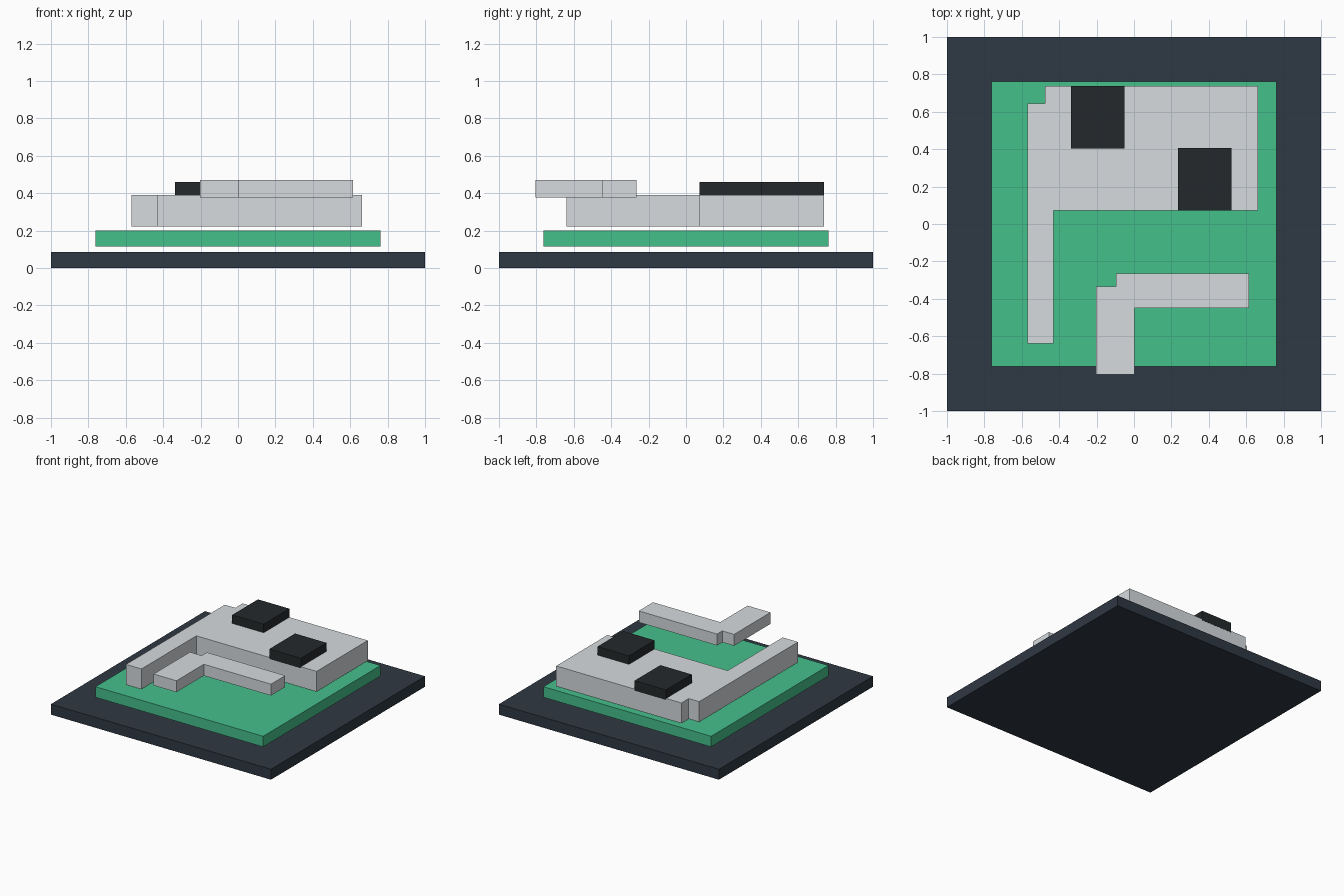
import bpy
import bmesh

if "Cube" in bpy.data.objects:
    bpy.data.objects.remove(bpy.data.objects["Cube"])


def material(name, color):
    mat = bpy.data.materials.new(name)
    mat.diffuse_color = color
    mat.use_nodes = True
    mat.node_tree.nodes["Principled BSDF"].inputs["Base Color"].default_value = mat.diffuse_color
    return mat


def slab(name, outline, z0, z1, mat=None):
    """Extrude a flat xy outline from z0 up to z1."""
    bm = bmesh.new()
    face = bm.faces.new([bm.verts.new((x, y, z0)) for x, y in outline])
    ext = bmesh.ops.extrude_face_region(bm, geom=[face], use_keep_orig=True)
    top = [v for v in ext["geom"] if isinstance(v, bmesh.types.BMVert)]
    bmesh.ops.translate(bm, verts=top, vec=(0, 0, z1 - z0))
    bmesh.ops.recalc_face_normals(bm, faces=bm.faces)
    mesh = bpy.data.meshes.new(name)
    bm.to_mesh(mesh)
    bm.free()
    obj = bpy.data.objects.new(name, mesh)
    bpy.context.collection.objects.link(obj)
    if mat:
        mesh.materials.append(mat)
    return obj


def rect(x0, x1, y0, y1):
    return [(x0, y0), (x1, y0), (x1, y1), (x0, y1)]


navy = material("navy", (0.028, 0.04, 0.056, 1))
green = material("green", (0.06, 0.53, 0.26, 1))
black = material("black", (0.018, 0.022, 0.024, 1))
light = material("light_grey", (0.68, 0.71, 0.73, 1))

# Stacked square plates, separated by a small gap
slab("base_plate", rect(-1, 1, -1, 1), 0, 0.086, navy)
slab("green_plate", rect(-0.762, 0.762, -0.762, 0.762), 0.115, 0.202, green)

# Large raised shape with a long leg and a notched corner
slab("large_panel", [(-0.57, -0.64), (-0.43, -0.64), (-0.43, 0.073), (0.663, 0.073),
                     (0.663, 0.738), (-0.475, 0.738), (-0.475, 0.643), (-0.57, 0.643)],
     0.223, 0.39, light)

# Smaller angled bar, floating higher, with a notched corner
slab("angled_bar", [(-0.204, -0.805), (0.004, -0.805), (0.004, -0.45), (0.615, -0.45),
                    (0.615, -0.265), (-0.097, -0.265), (-0.097, -0.333), (-0.204, -0.333)],
     0.378, 0.472, light)

# Two dark blocks set slightly into the large panel
for side, x0, x1, y0, y1 in (("left", -0.336, -0.05, 0.405, 0.739),
                             ("right", 0.235, 0.521, 0.072, 0.405)):
    slab(f"{side}_dark_block", rect(x0, x1, y0, y1), 0.378, 0.46, black)
